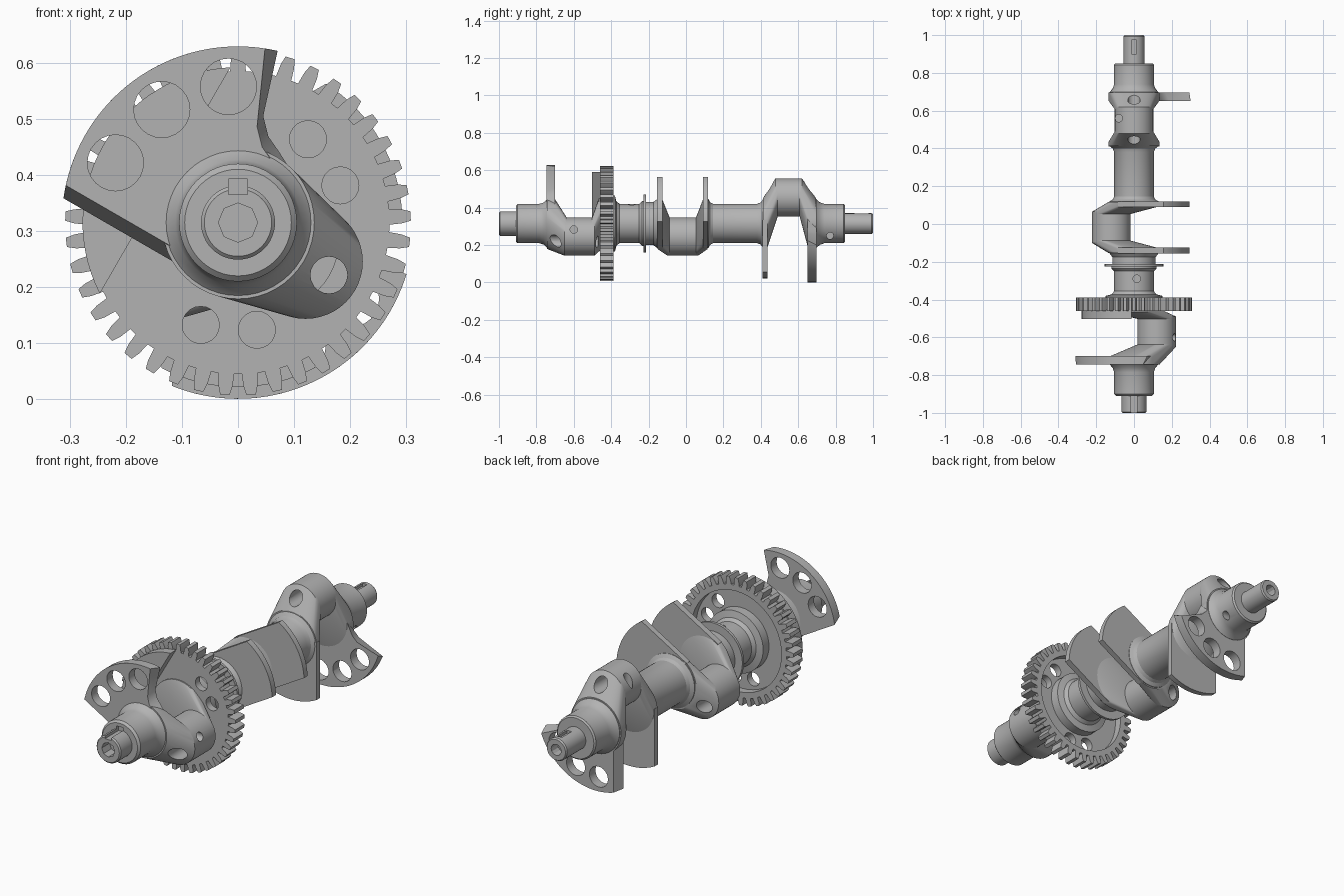
import bpy, bmesh
from math import sin, cos, pi, radians, asin
from mathutils import Vector

if "Cube" in bpy.data.objects:
    bpy.data.objects.remove(bpy.data.objects["Cube"])

AXIS_Z = 0.315      # height of the shaft axis
THROW = 0.139       # crank pin offset
PIN_R, ARM_R = 0.102, 0.136

steel = bpy.data.materials.new("steel_grey")
steel.use_nodes = True
steel.diffuse_color = (0.45, 0.45, 0.45, 1)
steel.node_tree.nodes["Principled BSDF"].inputs["Base Color"].default_value = (0.45, 0.45, 0.45, 1)


def finish(name, bm):
    bmesh.ops.recalc_face_normals(bm, faces=bm.faces)
    mesh = bpy.data.meshes.new(name)
    bm.to_mesh(mesh)
    bm.free()
    mesh.materials.append(steel)
    ob = bpy.data.objects.new(name, mesh)
    bpy.context.collection.objects.link(ob)
    return ob


def loft(name, loops):
    """Skin equal-length point loops and cap both ends."""
    bm = bmesh.new()
    rings = [[bm.verts.new(p) for p in loop] for loop in loops]
    n = len(rings[0])
    for a, b in zip(rings, rings[1:]):
        for i in range(n):
            j = (i + 1) % n
            bm.faces.new((a[i], a[j], b[j], b[i]))
    bm.faces.new(rings[0])
    bm.faces.new(rings[-1])
    return finish(name, bm)


def place(u, v, y, deg, side=1):
    """u runs along the direction deg in the front plane, v across it."""
    a = radians(deg)
    return Vector((u * cos(a) + side * v * sin(a), y, AXIS_Z + u * sin(a) - side * v * cos(a)))


def circle(y, r, off=0, deg=0, n=48):
    return [place(off + r * cos(2 * pi * i / n), r * sin(2 * pi * i / n), y, deg) for i in range(n)]


def lathe(name, profile):
    return loft(name, [circle(y, r) for y, r in profile])


def rod(p, q, r, n=20):
    """Cutter cylinder from p to q."""
    p, q = Vector(p), Vector(q)
    turn = (q - p).to_track_quat('Z', 'Y')
    ring = [turn @ Vector((r * cos(2 * pi * i / n), r * sin(2 * pi * i / n), 0)) for i in range(n)]
    return loft("cutter", [[c + v for v in ring] for c in (p, q)])


def box(x0, x1, y0, y1, z0, z1):
    return loft("cutter", [[(x0, y, z0), (x1, y, z0), (x1, y, z1), (x0, y, z1)] for y in (y0, y1)])


def cut(targets, cutters):
    for ob in targets:
        bpy.context.view_layer.objects.active = ob
        for c in cutters:
            mod = ob.modifiers.new("cut", 'BOOLEAN')
            mod.operation, mod.solver, mod.object = 'DIFFERENCE', 'EXACT', c
            bpy.ops.object.modifier_apply(modifier=mod.name)
    for c in cutters:
        bpy.data.objects.remove(c)


def arc(r, a0, a1, n):
    return [(r * cos(a0 + (a1 - a0) * i / n), r * sin(a0 + (a1 - a0) * i / n)) for i in range(n + 1)]


# Main journals
front = lathe("front_journal", [(-1, .06), (-.994, .066), (-.91, .066), (-.91, .095), (-.9, .105),
                                (-.785, .105), (-.762, .112), (-.743, .13), (-.71, .13)])
second = lathe("second_journal", [(-.44, .15), (-.38, .15), (-.372, .118), (-.355, .105), (-.25, .105),
                                  (-.235, .12), (-.226, .12), (-.226, .155), (-.213, .155),
                                  (-.213, .115), (-.175, .115), (-.155, .13), (-.14, .13)])
third = lathe("third_journal", [(.1, .13), (.12, .13), (.13, .113), (.145, .105), (.38, .105),
                                (.4, .113), (.412, .13), (.425, .13)])
rear = lathe("rear_journal", [(.67, .13), (.698, .13), (.715, .114), (.74, .105), (.843, .105),
                              (.85, .098), (.85, .055), (.993, .055), (1, .05)])
axis = AXIS_Z
cut([front], [rod((0, -1.1, axis), (0, -.94, axis), .035, 8),
              box(-.017, .017, -1.1, -.895, axis + .05, axis + .078)])
cut([rear], [rod((0, 1.1, axis), (0, .95, axis), .027, 12),
             box(-.012, .012, .9, .975, axis + .04, axis + .1),
             rod((0, .77, .25), (.2, .77, .25), .018)])
cut([second], [rod((.015, -.29, axis), (.015, -.29, .6), .02)])


def crank_arm(name, deg, y_out, y_in, y_pin):
    """Hull from the shaft disc to the offset pin disc."""
    s = 1 if y_in > y_out else -1
    bm = bmesh.new()
    for ring in (circle(y_out + s * .002, ARM_R), circle(y_in - s * .002, .115, .05, deg),
                 circle(y_in - s * .004, ARM_R), circle(y_pin, PIN_R, THROW, deg),
                 circle(y_pin + s * .012, PIN_R, THROW, deg)):
        for p in ring:
            bm.verts.new(p)
    res = bmesh.ops.convex_hull(bm, input=bm.verts)
    loose = {v for v in res["geom_interior"] if isinstance(v, bmesh.types.BMVert)}
    bmesh.ops.delete(bm, geom=list(loose), context='VERTS')
    bmesh.ops.dissolve_limit(bm, angle_limit=radians(.5), verts=bm.verts, edges=bm.edges)
    return finish(name, bm)


# Crank pins with arms and a lightening bore
cranks = [("front", -30, (-.745, -.7, -.65), (-.448, -.47, -.49), (-.8, -.47)),
          ("middle", 210, (-.155, -.125, -.1), (.118, .09, .065), (-.2, .2)),
          ("rear", 90, (.41, .437, .478), (.697, .65, .62), (.3, .8))]
for label, deg, a, b, bore in cranks:
    pin = loft(label + "_crank_pin", [circle(y, PIN_R, THROW, deg) for y in (a[2] + .004, b[2] - .004)])
    arms = [crank_arm(label + "_crank_arm_" + k, deg, *e) for k, e in (("fore", a), ("aft", b))]
    cutters = [rod(place(.187, 0, bore[0], deg), place(.187, 0, bore[1], deg), .033)]
    cut([pin] + arms, cutters)
    if label == "front":
        cut([pin], [rod((.15, -.6, .283), (.3, -.6, .283), .02)])
    if label == "rear":
        cut([pin], [rod((-.08, .56, .45), (-.08, .56, .7), .02)])


# Plain counterweights
def plain_weight(name, deg, y0, y1):
    pts = [(-.02, -ARM_R)] + arc(.293, -asin(ARM_R / .293), asin(ARM_R / .293), 16) + [(-.02, ARM_R)]
    loft(name, [[place(u, v, y, deg) for u, v in pts] for y in (y0, y1)])


plain_weight("middle_counterweight_fore", 30, -.155, -.125)
plain_weight("middle_counterweight_aft", 30, .09, .118)
plain_weight("rear_counterweight_fore", -90, .41, .437)


# Lopsided end counterweights with sloped ends and three holes
def end_weight(name, deg, side, y_out, y_in):
    def outline(s):
        low = -.118 + s
        pts = arc(.314, asin(low / .314), radians(73) - s / .3, 36)
        pts += [(.056, .187 - s), (.03, .16 - s), (0, .146 - s), (-.04, .125 - s), (-.04, low)]
        return pts
    ob = loft(name, [[place(u, v, y, deg, side) for u, v in outline(s)]
                     for y, s in ((y_out, .022), (y_in, 0))])
    holes = []
    for a in (-4, 26, 56):
        u, v = .243 * cos(radians(a)), .243 * sin(radians(a))
        holes.append(rod(place(u, v, y_out - .1, deg, side), place(u, v, y_out + .1, deg, side), .05, 24))
    cut([ob], holes)


end_weight("front_counterweight", 150, 1, -.745, -.7)
end_weight("rear_counterweight_aft", -90, -1, .697, .65)

# Gear: toothed disc, dished at the back, with round holes
TEETH = 41
teeth = []
for t in range(TEETH):
    mid = pi / 2 + 2 * pi * t / TEETH
    for r, d in ((.27, -.052), (.292, -.043), (.308, -.027), (.308, .027), (.292, .043), (.27, .052)):
        teeth.append((r * cos(mid + d), r * sin(mid + d)))
gear = loft("timing_gear", [[(x, y, axis + z) for x, z in teeth] for y in (-.46, -.388)])
dish = loft("cutter", [circle(y, .243) for y in (-.425, -.35)])
holes = [rod(place(.194, 0, -.5, a), place(.194, 0, -.3, a), .033) for a in (50, 20, -80, -110)]
cut([gear], [dish] + holes)

# Segment weight on the front of the gear
half = asin((.277 ** 2 - .15 ** 2) ** .5 / .277)
loft("gear_counterweight", [[place(u, v, y, 150) for u, v in arc(.277, -half, half, 28)]
                            for y in (-.502, -.455)])

# Smooth the round surfaces and keep sharp edges
bpy.ops.object.select_all(action='DESELECT')
for ob in bpy.context.scene.objects:
    if ob.type == 'MESH' and steel.name in ob.data.materials:
        ob.select_set(True)
        bpy.context.view_layer.objects.active = ob
bpy.ops.object.shade_smooth_by_angle(angle=radians(28))
